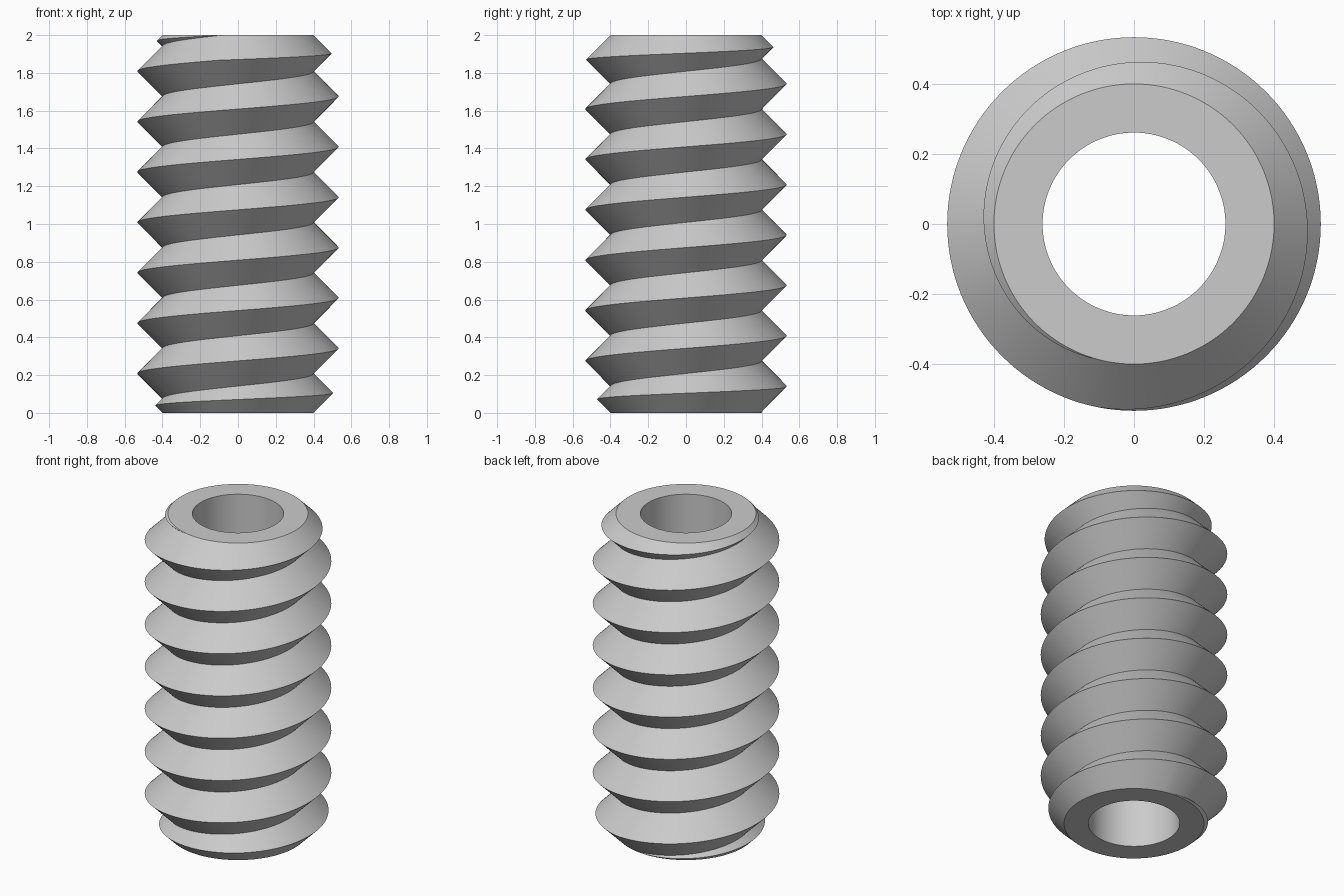
import bpy, bmesh, math

if "Cube" in bpy.data.objects:
    bpy.data.objects.remove(bpy.data.objects["Cube"])

LENGTH = 2.0
PITCH = LENGTH / 7.5
DEPTH = PITCH / 2            # 45 degree flanks
ROOT, BORE = 0.40, 0.261
FIRST_CREST = 0.342          # crest height on the +x side
SEGMENTS = 128


def clamp(z):
    return min(max(z, 0.0), LENGTH)


def crest(z):
    """Thread tip, cut back by the 45 degree chamfer at either end."""
    if z < DEPTH:
        z = clamp((z + DEPTH) / 2)
        return ROOT + z, z
    if z > LENGTH - DEPTH:
        z = clamp((z + LENGTH - DEPTH) / 2)
        return ROOT + LENGTH - z, z
    return ROOT + DEPTH, z


def section(turn):
    """Closed radius/height outline of the wall at a fraction of a turn."""
    pts = [(BORE, 0.0), (ROOT, 0.0)]
    for k in range(-3, 9):
        z = FIRST_CREST + (k + turn) * PITCH
        pts += [(ROOT, clamp(z - DEPTH)), crest(z)]
    return pts + [(ROOT, LENGTH), (BORE, LENGTH)]


# Threaded hollow sleeve: sweep the shifting outline once round the axis
bm = bmesh.new()
columns = []
for i in range(SEGMENTS + 1):
    a = 2 * math.pi * i / SEGMENTS
    columns.append([bm.verts.new((r * math.cos(a), r * math.sin(a), z))
                    for r, z in section(i / SEGMENTS)])
for c, d in zip(columns, columns[1:]):
    for j in range(len(c)):
        k = (j + 1) % len(c)
        bm.faces.new((c[j], d[j], d[k], c[k]))

# Close the seam and drop the collapsed thread beyond the ends
bmesh.ops.remove_doubles(bm, verts=bm.verts, dist=1e-5)
bmesh.ops.dissolve_degenerate(bm, edges=bm.edges, dist=1e-5)
bmesh.ops.recalc_face_normals(bm, faces=bm.faces)

mesh = bpy.data.meshes.new("threaded_sleeve")
bm.to_mesh(mesh)
bm.free()
sleeve = bpy.data.objects.new("threaded_sleeve", mesh)
bpy.context.collection.objects.link(sleeve)

# Plain grey metal
grey = bpy.data.materials.new("grey metal")
grey.diffuse_color = (0.6, 0.6, 0.6, 1)
grey.use_nodes = True
grey.node_tree.nodes["Principled BSDF"].inputs["Base Color"].default_value = grey.diffuse_color
mesh.materials.append(grey)

bpy.context.view_layer.objects.active = sleeve
sleeve.select_set(True)
bpy.ops.object.shade_smooth_by_angle(angle=math.radians(30))
